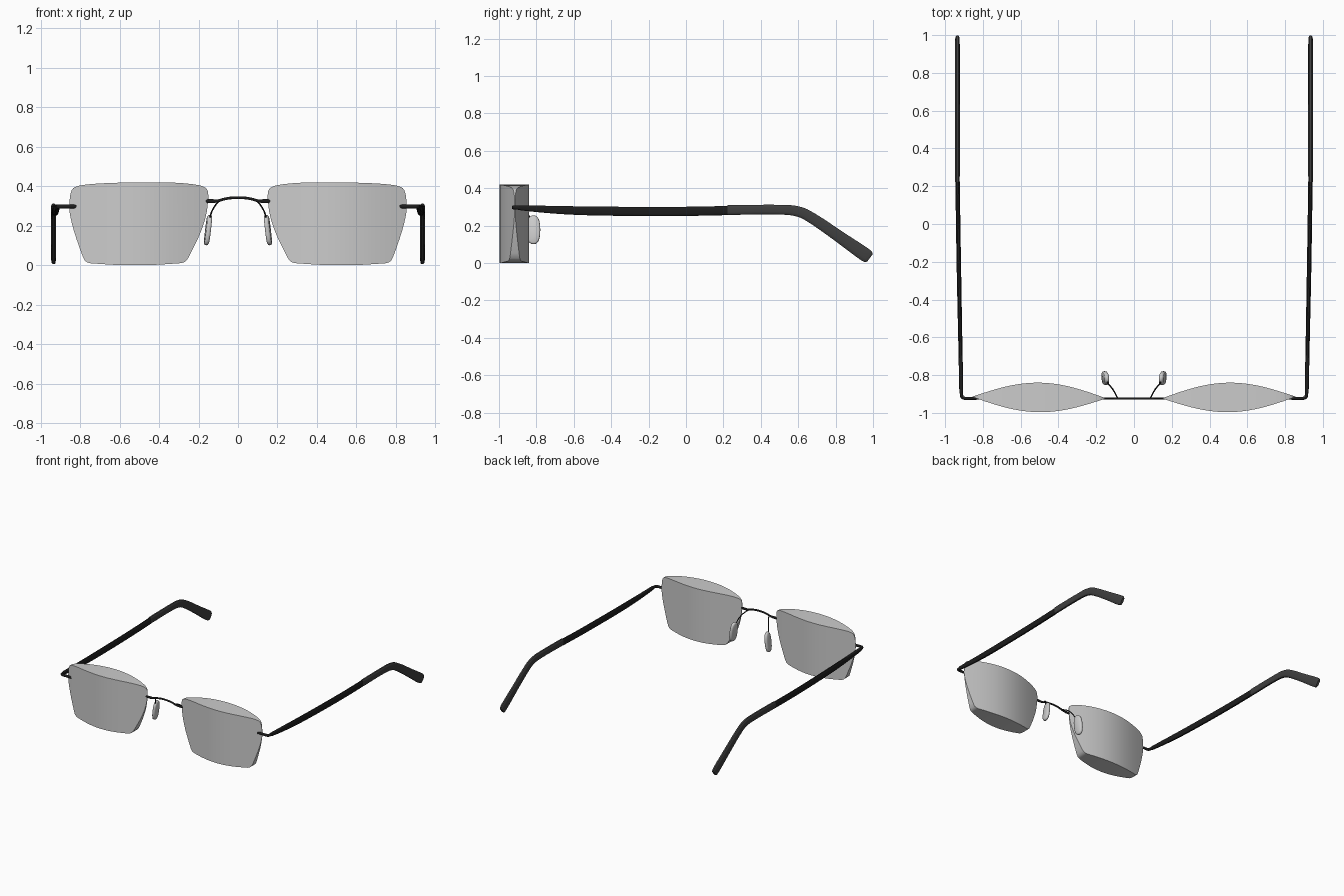
import bpy, bmesh, math
from mathutils import Vector

if "Cube" in bpy.data.objects:
    bpy.data.objects.remove(bpy.data.objects["Cube"])


def material(name, v):
    m = bpy.data.materials.new(name)
    m.diffuse_color = (v, v, v, 1)
    m.use_nodes = True
    m.node_tree.nodes["Principled BSDF"].inputs["Base Color"].default_value = m.diffuse_color
    return m


BLACK = material("black_metal", 0.012)
DARK = material("dark_plastic", 0.05)


def finish(name, bm, mat=None, mirror=True, angle=40):
    bmesh.ops.recalc_face_normals(bm, faces=bm.faces)
    me = bpy.data.meshes.new(name)
    bm.to_mesh(me)
    bm.free()
    ob = bpy.data.objects.new(name, me)
    bpy.context.collection.objects.link(ob)
    if mat:
        me.materials.append(mat)
    bpy.ops.object.select_all(action='DESELECT')
    ob.select_set(True)
    bpy.context.view_layer.objects.active = ob
    bpy.ops.object.shade_smooth_by_angle(angle=math.radians(angle))
    if mirror:
        ob.modifiers.new("mirror", 'MIRROR').use_mirror_merge = False
    return ob


def smooth(pts, rounds=2):
    # corner cutting that keeps both end points
    pts = [Vector(p) for p in pts]
    for _ in range(rounds):
        out = [pts[0]]
        for a, b in zip(pts, pts[1:]):
            out += [a.lerp(b, 0.25), a.lerp(b, 0.75)]
        pts = out + [pts[-1]]
    return pts


def sweep(name, stations, mat, sides=12, power=1.0, mirror=True, rounds=2):
    # stations: x, y, z, half width, half height
    st = smooth(stations, rounds)
    bm = bmesh.new()
    rings = []
    for i, s in enumerate(st):
        p = Vector(s[:3])
        t = Vector(st[min(i + 1, len(st) - 1)][:3]) - Vector(st[max(i - 1, 0)][:3])
        t.normalize()
        side = t.cross(Vector((0, 0, 1))).normalized()
        up = side.cross(t)
        ring = []
        for k in range(sides):
            a = 2 * math.pi * (k + 0.5) / sides
            c, d = math.cos(a), math.sin(a)
            c = math.copysign(abs(c) ** power, c)
            d = math.copysign(abs(d) ** power, d)
            ring.append(bm.verts.new(p + side * c * s[3] + up * d * s[4]))
        rings.append(ring)
    for a, b in zip(rings, rings[1:]):
        for k in range(sides):
            j = (k + 1) % sides
            bm.faces.new((a[k], a[j], b[j], b[k]))
    bm.faces.new(rings[0])
    bm.faces.new(rings[-1])
    return finish(name, bm, mat, mirror)


def height(pts, x):
    for a, b in zip(pts, pts[1:]):
        if x <= b[0]:
            return a[1] + (b[1] - a[1]) * (x - a[0]) / max(b[0] - a[0], 1e-6)
    return pts[-1][1]


# Lenses: top and bottom outline, biconvex in plan
top = smooth([(0.15, 0.345), (0.152, 0.385), (0.185, 0.405), (0.28, 0.417), (0.4, 0.421),
              (0.6, 0.419), (0.74, 0.413), (0.83, 0.4), (0.85, 0.37), (0.855, 0.31)])
bot = smooth([(0.15, 0.345), (0.158, 0.26), (0.19, 0.16), (0.245, 0.05), (0.265, 0.013),
              (0.32, 0.008), (0.45, 0.0), (0.6, 0.0), (0.72, 0.008), (0.772, 0.012),
              (0.79, 0.05), (0.835, 0.18), (0.855, 0.27), (0.855, 0.31)])
bm = bmesh.new()
cols = []
N = 56
for i in range(N + 1):
    u = 0.5 - 0.5 * math.cos(math.pi * i / N)
    x = 0.15 + 0.705 * u
    f = math.sin(math.pi * u)
    ym = -0.923 + 0.008 * u
    zt, zb = height(top, x), height(bot, x)
    cols.append([bm.verts.new((x, y, z)) for y, z in
                 ((ym - 0.076 * f - 0.001, zb), (ym - 0.076 * f - 0.001, zt),
                  (ym + 0.078 * f + 0.001, zt), (ym + 0.078 * f + 0.001, zb))])
for a, b in zip(cols, cols[1:]):
    for k in range(4):
        j = (k + 1) % 4
        bm.faces.new((a[k], a[j], b[j], b[k]))
bm.faces.new(cols[0])
bm.faces.new(cols[-1])
finish("lens", bm)

# End piece and temple arm
sweep("end_piece", [(0.81, -0.923, 0.298, 0.003, 0.006), (0.825, -0.923, 0.298, 0.008, 0.01),
                    (0.87, -0.923, 0.298, 0.008, 0.01), (0.91, -0.923, 0.298, 0.009, 0.011),
                    (0.914, -0.9, 0.297, 0.009, 0.012), (0.915, -0.85, 0.294, 0.01, 0.014)], BLACK)
sweep("temple_arm", [(0.915, -0.89, 0.296, 0.010, 0.013), (0.916, -0.8, 0.29, 0.011, 0.018),
                     (0.92, -0.6, 0.28, 0.011, 0.024), (0.926, -0.3, 0.276, 0.012, 0.025),
                     (0.931, 0.0, 0.276, 0.012, 0.025), (0.934, 0.225, 0.281, 0.012, 0.025)],
      BLACK, power=0.6)

# Curved temple tip
sweep("temple_tip", [(0.935, 0.222, 0.284, 0.012, 0.026), (0.935, 0.25, 0.284, 0.013, 0.027),
                     (0.935, 0.45, 0.287, 0.013, 0.026), (0.935, 0.6, 0.283, 0.013, 0.028),
                     (0.935, 0.69, 0.232, 0.013, 0.03), (0.935, 0.82, 0.141, 0.013, 0.032),
                     (0.935, 0.94, 0.057, 0.013, 0.038), (0.935, 0.975, 0.033, 0.012, 0.036),
                     (0.935, 0.983, 0.027, 0.009, 0.024)], DARK, power=0.6)

# Arched bridge
half = [(0.18, 0.325, 0.003, 0.006), (0.165, 0.325, 0.005, 0.01), (0.12, 0.325, 0.005, 0.01),
        (0.1, 0.326, 0.006, 0.007), (0.06, 0.339, 0.006, 0.007)]
sweep("bridge", [(-x, -0.924, z, w, h) for x, z, w, h in half] + [(0, -0.924, 0.344, 0.006, 0.007)]
      + [(x, -0.924, z, w, h) for x, z, w, h in reversed(half)], BLACK, mirror=False)

# Nose pad wires
sweep("nose_pad_wire", [(0.088, -0.921, 0.33, 0.004, 0.004), (0.1, -0.895, 0.322, 0.004, 0.004),
                        (0.115, -0.87, 0.305, 0.004, 0.004), (0.138, -0.845, 0.265, 0.004, 0.004),
                        (0.142, -0.83, 0.225, 0.004, 0.004), (0.148, -0.82, 0.195, 0.004, 0.004)],
      BLACK, sides=8)

# Nose pads: flat rounded discs
bm = bmesh.new()
rings = []
S = 24
for off, sc in ((-0.012, 0.8), (-0.008, 0.95), (0, 1), (0.008, 0.95), (0.012, 0.8)):
    ring = []
    for k in range(S):
        a = 2 * math.pi * k / S
        c, d = math.cos(a), math.sin(a)
        y = math.copysign(abs(c) ** 0.8, c) * 0.037 * sc
        z = math.copysign(abs(d) ** 0.8, d) * 0.077 * (0.4 + 0.6 * sc)
        ring.append(bm.verts.new((0.152 + off - 0.12 * z + 0.1 * y, -0.816 + y, 0.178 + z)))
    rings.append(ring)
for a, b in zip(rings, rings[1:]):
    for k in range(S):
        j = (k + 1) % S
        bm.faces.new((a[k], a[j], b[j], b[k]))
bm.faces.new(rings[0])
bm.faces.new(rings[-1])
finish("nose_pad", bm, angle=50)
